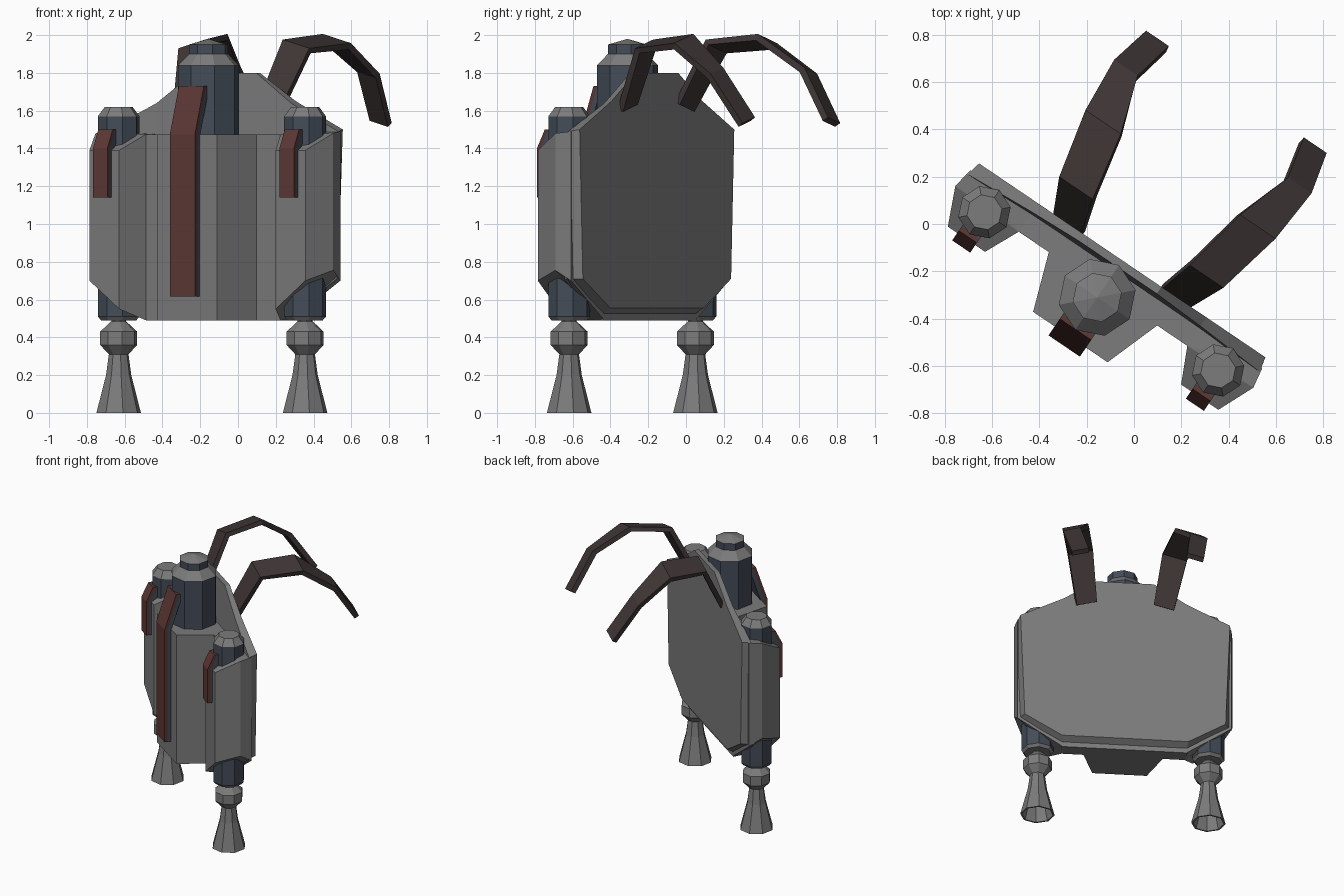
import bpy, bmesh, math
from mathutils import Matrix, Vector

if "Cube" in bpy.data.objects:
    bpy.data.objects.remove(bpy.data.objects["Cube"])

# The pack is modelled facing -y, then turned about z
PLACE = Matrix.Rotation(math.radians(-34.1), 4, 'Z') @ Matrix.Translation((0.045, 0, 0))


def material(name, rgb):
    m = bpy.data.materials.new(name)
    m.use_nodes = True
    m.diffuse_color = (*rgb, 1)
    m.node_tree.nodes["Principled BSDF"].inputs["Base Color"].default_value = (*rgb, 1)
    return m


GREY = material("warm_grey", (0.2, 0.2, 0.2))
BLUE = material("slate_blue", (0.058, 0.073, 0.098))
RED = material("dark_red", (0.11, 0.04, 0.036))
BROWN = material("dark_brown", (0.05, 0.036, 0.036))


def finish(name, bm, *mats):
    bmesh.ops.recalc_face_normals(bm, faces=bm.faces)
    bm.transform(PLACE)
    me = bpy.data.meshes.new(name)
    bm.to_mesh(me)
    bm.free()
    for m in mats:
        me.materials.append(m)
    ob = bpy.data.objects.new(name, me)
    bpy.context.collection.objects.link(ob)
    return ob


def loft(name, rings, *mats, closed=True):
    """Skin a list of equal-length point rings and cap both ends."""
    bm = bmesh.new()
    rows = [[bm.verts.new(p) for p in ring] for ring in rings]
    n = len(rows[0])
    for a, b in zip(rows, rows[1:]):
        for i in range(n):
            j = (i + 1) % n
            bm.faces.new((a[i], a[j], b[j], b[i]))
    if closed:
        caps = [bm.faces.new(rows[0]), bm.faces.new(rows[-1])]
        bmesh.ops.triangulate(bm, faces=caps)
    return finish(name, bm, *mats)


def lathe(name, x, y, profile, mats, blue_rule=None):
    """Eight-sided turned part; blue_rule(radius, height) picks faces for slot 1."""
    bm = bmesh.new()
    rows = []
    for r, z in profile:
        if r == 0:
            rows.append([bm.verts.new((x, y, z))] * 8)
        else:
            rows.append([bm.verts.new((x + r * math.cos(k * math.pi / 4),
                                       y + r * math.sin(k * math.pi / 4), z)) for k in range(8)])
    for a, b in zip(rows, rows[1:]):
        for i in range(8):
            j = (i + 1) % 8
            face = bm.faces.new(list(dict.fromkeys((a[i], a[j], b[j], b[i]))))
            face.normal_update()
            if blue_rule and abs(face.normal.z) < blue_rule:
                face.material_index = 1
    return finish(name, bm, *mats)


def mirrored(half):
    return half + [(-p[0], *p[1:]) for p in reversed(half)]


def column(name, plan):
    """Vertical walls over a plan of (x, y, bottom, top)."""
    return loft(name, [[(x, y, b) for x, y, b, t in plan],
                       [(x, y, t) for x, y, b, t in plan]], GREY)


# Back plate with chamfered lower edge
back = [(.20, -.155, 1.80), (.43, -.155, 1.65), (.73, -.155, 1.50),
        (.70, -.155, .71), (.44, -.155, .555)]
front = [(.20, -.19, 1.80), (.43, -.20, 1.64), (.745, -.22, 1.49),
         (.75, -.24, .71), (.43, -.26, .49)]
loft("back_plate", [mirrored(back), mirrored(front)], GREY)

# Housing: core, centre box and side pods
column("housing_core", mirrored([(.44, -.20, .49, 1.475), (.43, -.30, .49, 1.475)]))
column("centre_box", mirrored([(.28, -.29, .49, 1.475), (.19, -.546, .49, 1.475)]))
pod = [(.43, -.20, .49, 1.475), (.745, -.20, .70, 1.49), (.76, -.29, .755, 1.48),
       (.69, -.45, .70, 1.39), (.50, -.45, .55, 1.39), (.43, -.30, .49, 1.475)]

# Centre tank
lathe("centre_tank", 0, -.344,
      [(0, 1.40), (.165, 1.40), (.165, 1.84), (.105, 1.90), (.105, 1.95), (0, 1.98)],
      (GREY, BLUE), 0.3)


def bar(name, x, half, back_y, front_y, bottom, bend, top, lean):
    """Upright bar with a top that leans back, faced with a red strip."""
    def section(y0, y1):
        return [(y0, bottom), (y0, bend), (y0 + lean, top), (y1 + lean, top), (y1, bend), (y1, bottom)]

    def build(part, y0, y1, mat):
        pts = section(y0, y1)
        loft(part, [[(x + s * half, y, z) for y, z in pts] for s in (-1, 1)], mat)
    mid = front_y + 0.022
    build(name + "_backing", mid, back_y, BLUE)
    build(name + "_face", front_y, mid, RED)


bar("centre_bar", 0, .08, -.54, -.592, .615, 1.475, 1.73, .085)

tank = [(0, .49), (.095, .49), (.1125, .51), (.1125, 1.57), (.075, 1.62), (0, 1.62)]
bulb = [(.04, .50), (.04, .485), (.10, .43), (.10, .36), (.053, .31), (.068, .20),
        (.12, 0), (.108, 0), (.055, .20), (.03, .30), (0, .30)]
# Shoulder arm stations: sideways, depth, height, half width
arm = [(.27, -.16, 1.62, .07), (.33, 0, 1.94, .085), (.39, .28, 1.965, .09),
       (.44, .515, 1.80, .06), (.40, .69, 1.54, .058)]

for side, label in ((1, "left"), (-1, "right")):
    x = side * .596
    column(label + "_pod", [(side * p[0], *p[1:]) for p in pod])
    lathe(label + "_tank", x, -.313, tank, (GREY, BLUE), 0.3)
    lathe(label + "_nozzle", x, -.313, bulb, (GREY,))
    bar(label + "_bar", x, .046, -.42, -.488, 1.14, 1.40, 1.50, .05)

    # Curved arm, a flat strip whose outer edge tilts down
    centres = [Vector((side * a, b, c)) for a, b, c, w in arm]
    rings = []
    for i, p in enumerate(centres):
        along = centres[min(i + 1, 4)] - centres[max(i - 1, 0)]
        across = Vector((side, 0, -.27)) * arm[i][3]
        thick = along.cross(across).normalized() * .018
        rings.append([p + across + thick, p - across + thick, p - across - thick, p + across - thick])
    loft(label + "_shoulder_arm", rings, BROWN)
